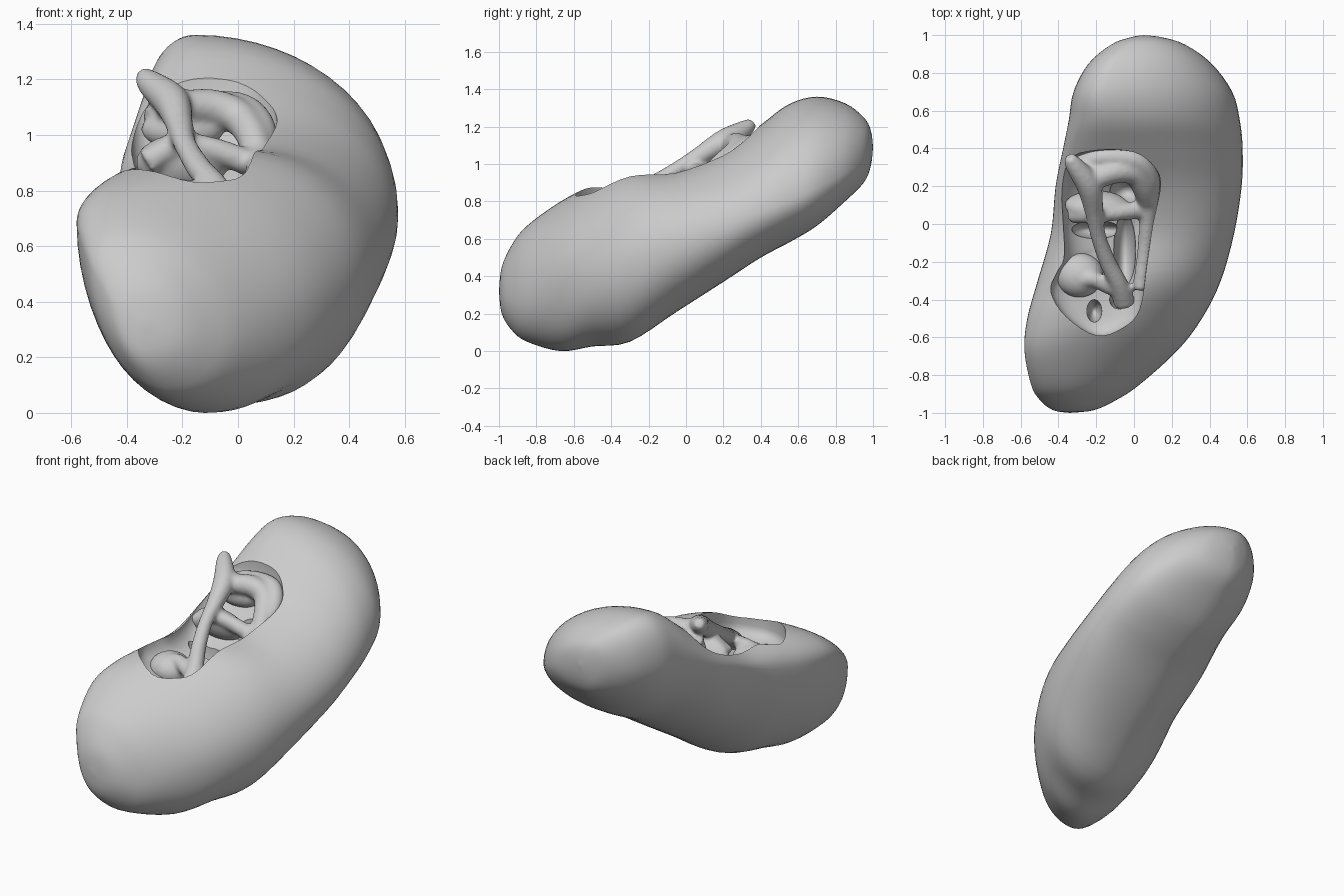
import bpy, bmesh, math
from mathutils import Vector

if "Cube" in bpy.data.objects:
    bpy.data.objects.remove(bpy.data.objects["Cube"])


def catmull(rows, steps, closed=False):
    """Smoothly interpolate rows of numbers."""
    n, out = len(rows), []
    get = (lambda i: rows[i % n]) if closed else (lambda i: rows[max(0, min(n - 1, i))])
    for i in range(n if closed else n - 1):
        a, b, c, d = get(i - 1), get(i), get(i + 1), get(i + 2)
        for s in range(steps):
            t = s / steps
            out.append([0.5 * (2 * q + (r - p) * t + (2 * p - 5 * q + 4 * r - u) * t * t
                               + (3 * q - p - 3 * r + u) * t ** 3) for p, q, r, u in zip(a, b, c, d)])
    if not closed:
        out.append(list(rows[-1]))
    return out


def loft(name, rings):
    """Skin a list of equal closed rings and close both ends."""
    bm = bmesh.new()
    vs = [[bm.verts.new(p) for p in ring] for ring in rings]
    n = len(rings[0])
    for r0, r1 in zip(vs, vs[1:]):
        for i in range(n):
            bm.faces.new((r0[i], r0[(i + 1) % n], r1[(i + 1) % n], r1[i]))
    bm.faces.new(vs[0])
    bm.faces.new(vs[-1])
    bmesh.ops.remove_doubles(bm, verts=bm.verts, dist=0.0005)
    bmesh.ops.recalc_face_normals(bm, faces=bm.faces)
    me = bpy.data.meshes.new(name)
    bm.to_mesh(me)
    bm.free()
    ob = bpy.data.objects.new(name, me)
    bpy.context.collection.objects.link(ob)
    return ob


def select(obs):
    bpy.ops.object.select_all(action='DESELECT')
    for ob in obs:
        ob.select_set(True)
    bpy.context.view_layer.objects.active = obs[0]


def smooth(ob, angle=40):
    select([ob])
    bpy.ops.object.shade_smooth_by_angle(angle=math.radians(angle))


def carve(ob, cutter):
    """Subtract the cutter and throw it away."""
    cutter.hide_render = True
    mod = ob.modifiers.new("carve", 'BOOLEAN')
    mod.operation, mod.solver, mod.object = 'DIFFERENCE', 'EXACT', cutter
    select([ob])
    bpy.ops.object.modifier_apply(modifier=mod.name)
    bpy.data.objects.remove(cutter)


def tube(name, pts, sides=14):
    """Round strand through (x, y, z, radius) points."""
    path = catmull(pts, 7)
    rings = []
    for i, p in enumerate(path):
        d = (Vector(path[min(i + 1, len(path) - 1)][:3]) - Vector(path[max(i - 1, 0)][:3])).normalized()
        u = d.cross(Vector((0.15, 0.1, 1))).normalized()
        w = u.cross(d)
        rings.append([Vector(p[:3]) + p[3] * (u * math.cos(a) + w * math.sin(a))
                      for a in (2 * math.pi * k / sides for k in range(sides))])
    return loft(name, rings)


def blob(name, loc, size, rot=(0, 0, 0)):
    bpy.ops.mesh.primitive_uv_sphere_add(segments=28, ring_count=16, location=loc, rotation=rot)
    ob = bpy.context.object
    ob.name, ob.scale = name, size
    return ob


# Bean body: y, then left, top, right and bottom extremes (x, z) of each section
sections = [
    (-1.0, -.34, .32, -.34, .32, -.34, .32, -.34, .32),
    (-.985, -.43, .36, -.34, .45, -.21, .30, -.33, .20),
    (-.93, -.50, .47, -.36, .57, -.09, .28, -.28, .11),
    (-.85, -.545, .56, -.37, .67, .03, .30, -.22, .05),
    (-.67, -.58, .67, -.35, .80, .23, .38, -.12, .00),
    (-.50, -.565, .70, -.22, .885, .36, .43, -.07, .025),
    (-.30, -.51, .72, -.05, .945, .46, .50, .02, .05),
    (-.05, -.44, .80, .06, .955, .53, .58, .07, .21),
    (.20, -.415, .90, .0, 1.06, .57, .66, .1, .37),
    (.40, -.375, 1.0, -.1, 1.21, .575, .74, .12, .50),
    (.55, -.345, 1.06, -.13, 1.32, .56, .80, .12, .58),
    (.70, -.32, 1.09, -.15, 1.36, .52, .87, .12, .67),
    (.85, -.24, 1.11, -.1, 1.325, .41, .95, .1, .80),
    (.95, -.12, 1.12, -.02, 1.25, .27, 1.02, .07, .90),
    (.988, -.02, 1.11, .03, 1.18, .15, 1.06, .06, .99),
    (1.0, .05, 1.09, .05, 1.09, .05, 1.09, .05, 1.09),
]


def section_ring(row, n=14):
    y, xl, zl, xt, zt, xr, zr, xb, zb = row
    quarters = [(xl, zl, xt, zt, 0, 2.2), (xt, zt, xr, zr, 1, 1.95),
                (xr, zr, xb, zb, 0, 2.1), (xb, zb, xl, zl, 1, 1.9)]
    ring = []
    for x0, z0, x1, z1, flat, power in quarters:
        for k in range(n):
            a = math.pi / 2 * k / n
            s, c = math.sin(a) ** (2 / power), 1 - math.cos(a) ** (2 / power)
            fx, fz = (s, c) if flat else (c, s)
            ring.append((x0 + (x1 - x0) * fx, y, z0 + (z1 - z0) * fz))
    return ring


body = loft("bean_body", [section_ring(r) for r in catmull(sections, 4)])

# Hollow: opening outline seen from above, sunk below the sloping rim
outline = [(-.35, .34), (-.2, .39), (0, .38), (.11, .3), (.14, .2), (.1, 0), (.07, -.2), (.03, -.45),
           (-.06, -.55), (-.2, -.59), (-.36, -.49), (-.44, -.36), (-.41, -.26), (-.37, -.18),
           (-.375, 0), (-.385, .18)]
rim_line = [(-.7, .77), (-.45, .85), (-.2, .90), (0, .93), (.2, 1.03), (.45, 1.22)]


def rim(y):
    for (y0, z0), (y1, z1) in zip(rim_line, rim_line[1:]):
        if y <= y1:
            return z0 + (z1 - z0) * (y - y0) / (y1 - y0)
    return rim_line[-1][1]


loop = catmull(outline, 4, closed=True)
cut_rings = [[(x, y, 1.9) for x, y in loop]]
for k in range(11):
    a = math.pi / 2 * k / 10
    r, drop = math.cos(a) ** 0.7 if k < 10 else 0.03, 0.03 + 0.14 * math.sin(a)
    cut_rings.append([(-.15 + (x + .15) * r, -.1 + (y + .1) * r, rim(-.1 + (y + .1) * r) - drop)
                      for x, y in loop])
carve(body, loft("hollow_cutter", cut_rings))

# Deeper pits in the floor of the hollow
for x, y, sx, sy in [(-.2, -.03, .13, .05), (-.05, -.14, .06, .2), (-.21, -.46, .04, .06),
                     (-.08, -.4, .05, .05), (-.04, .17, .09, .07)]:
    carve(body, blob("pit_cutter", (x, y, rim(y) - .12), (sx, sy, .18)))
smooth(body, 40)

# Folds and strands bridging the hollow, fused into one organic piece
parts = [
    blob("centre_fold", (-.2, .1, .9), (.17, .07, .11), (.4, 0, 0)),
    blob("front_fold", (-.29, -.27, .73), (.13, .12, .10)),
    blob("back_fold", (-.2, .3, 1.02), (.15, .08, .08), (.5, 0, 0)),
    tube("main_strand", [(-.345, .355, 1.22, .03), (-.315, .31, 1.185, .05), (-.24, .2, 1.12, .065),
                         (-.21, .06, 1.035, .05), (-.19, -.06, .965, .042), (-.14, -.2, .88, .046),
                         (-.08, -.32, .81, .05), (-.05, -.42, .73, .06)]),
    tube("side_strand", [(-.28, .25, 1.12, .06), (-.19, .25, 1.105, .06), (-.09, .28, 1.1, .065),
                         (.0, .27, 1.065, .065), (.05, .19, 1.0, .06), (.08, .1, .9, .06)]),
    tube("cross_strand", [(-.33, .05, .9, .05), (-.22, .05, .96, .045), (-.1, .06, .95, .045),
                          (.06, .08, .89, .05)]),
    tube("front_strand", [(-.3, -.3, .77, .05), (-.22, -.29, .8, .045), (-.12, -.34, .78, .04),
                          (-.02, -.36, .74, .05)]),
    tube("inner_lip", [(-.32, .3, 1.05, .05), (-.18, .35, 1.1, .05), (0, .34, 1.1, .055),
                       (.08, .25, 1.03, .055), (.08, .12, .93, .05), (.06, -.1, .85, .04),
                       (.03, -.35, .8, .04)]),
]
select(parts)
bpy.ops.object.join()
inner = bpy.context.object
inner.name = "inner_strands"
remesh = inner.modifiers.new("fuse", 'REMESH')
remesh.mode, remesh.voxel_size = 'VOXEL', 0.012 / inner.scale[0]
# bake the first fold's scale so the voxels stay even
bpy.ops.object.transform_apply(location=True, rotation=True, scale=True)
remesh.voxel_size = 0.012
soften = inner.modifiers.new("soften", 'SMOOTH')
soften.factor, soften.iterations = 0.5, 10
for m in ("fuse", "soften"):
    bpy.ops.object.modifier_apply(modifier=m)
smooth(inner, 60)
